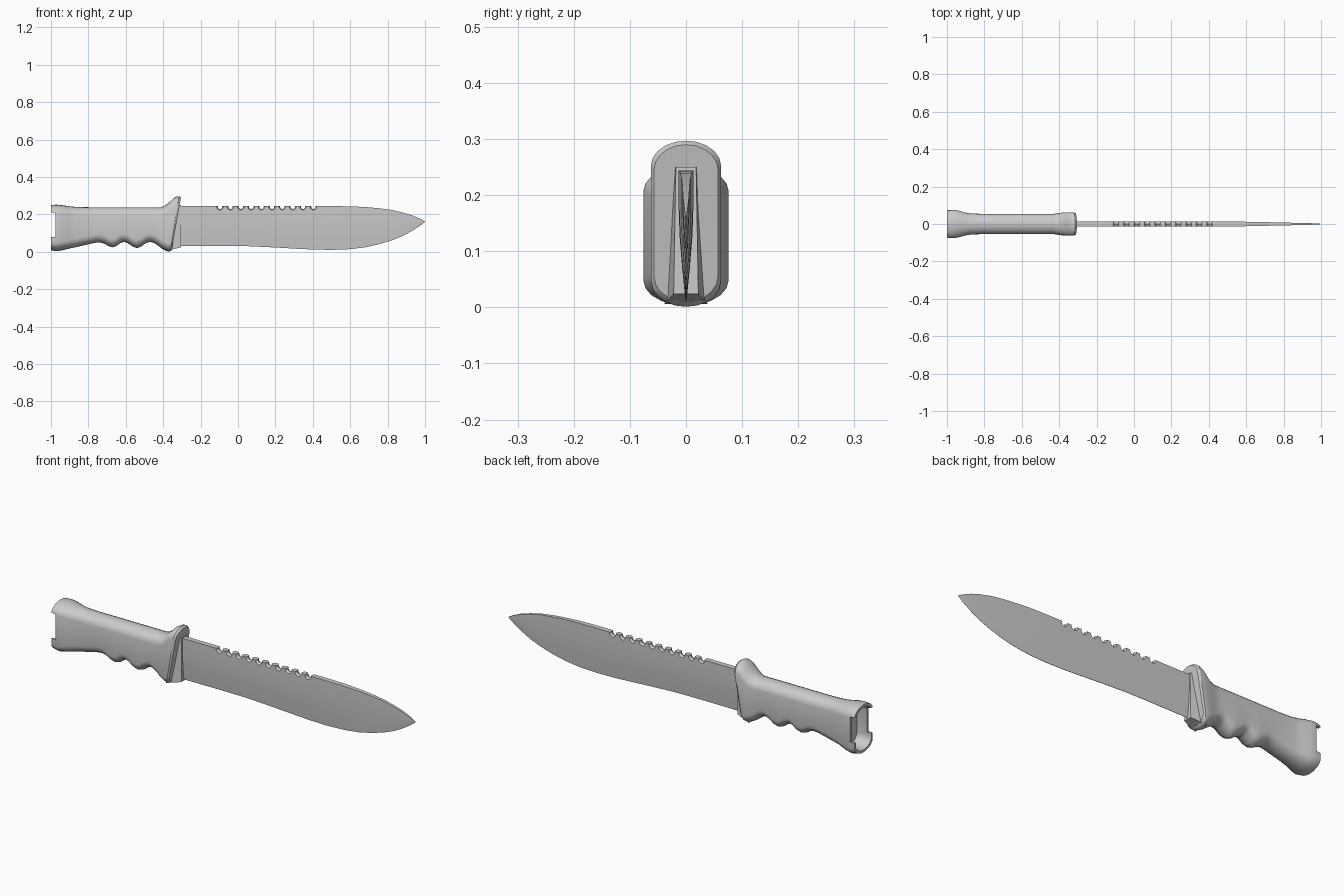
import bpy, bmesh
from math import sin, cos, pi

if "Cube" in bpy.data.objects:
    bpy.data.objects.remove(bpy.data.objects["Cube"])


def make(name, bm):
    bmesh.ops.recalc_face_normals(bm, faces=bm.faces)
    me = bpy.data.meshes.new(name)
    bm.to_mesh(me)
    bm.free()
    ob = bpy.data.objects.new(name, me)
    bpy.context.collection.objects.link(ob)
    return ob


def loft(name, rings):
    # Skin closed rings of equal length and cap both ends
    bm = bmesh.new()
    vs = [[bm.verts.new(p) for p in r] for r in rings]
    n = len(vs[0])
    for a, b in zip(vs, vs[1:]):
        for i in range(n):
            j = (i + 1) % n
            bm.faces.new((a[i], a[j], b[j], b[i]))
    bm.faces.new(vs[0])
    bm.faces.new(vs[-1])
    return make(name, bm)


def activate(ob):
    bpy.ops.object.select_all(action='DESELECT')
    ob.select_set(True)
    bpy.context.view_layer.objects.active = ob


def cut(ob, cutter):
    m = ob.modifiers.new("cut", 'BOOLEAN')
    m.operation, m.solver, m.object = 'DIFFERENCE', 'EXACT', cutter
    activate(ob)
    bpy.ops.object.modifier_apply(modifier=m.name)
    bpy.data.objects.remove(cutter)


def smooth(ob):
    activate(ob)
    bpy.ops.object.shade_smooth_by_angle(angle=pi / 6)


def section(xt, zt, xb, zb, w, cap=0.045, n=10):
    # Flat-sided oval, leaning from xb at the bottom to xt at the top
    ring = []
    for half, base in ((0, zt - cap), (pi, zb + cap)):
        for i in range(n + 1):
            a = half + pi * i / n
            z = base + cap * sin(a)
            ring.append((xb + (xt - xb) * (z - zb) / (zt - zb), w * cos(a), z))
    return ring


# Handle: hollow pommel, finger grooves, flared slanted guard
pommel = [(-.92, .235, .02, .060), (-1, .237, .02, .063), (-1, .250, .008, .073),
          (-.97, .252, .003, .076), (-.94, .249, .008, .072), (-.90, .243, .018, .061),
          (-.87, .240, .024, .056)]
grip = [(-.80, .040), (-.765, .048), (-.74, .050), (-.715, .044), (-.69, .029), (-.67, .024),
        (-.65, .030), (-.63, .046), (-.61, .053), (-.59, .047), (-.56, .026), (-.54, .020),
        (-.52, .026), (-.495, .045), (-.47, .053), (-.45, .048), (-.43, .035)]
guard = [(-.415, .237, -.405, .016, .057), (-.39, .247, -.388, .007, .060),
         (-.365, .267, -.378, .003, .0625), (-.345, .287, -.373, .001, .0625),
         (-.328, .296, -.368, .001, .0625), (-.315, .297, -.362, .003, .0625),
         (-.305, .290, -.354, .010, .057)]
rings = [section(x, t, x, b, w) for x, t, b, w in pommel]
rings += [section(x, .238, x, b, .054) for x, b in grip]
rings += [section(*g) for g in guard]
handle = loft("handle", rings)

# Side notches in the pommel rim
bpy.ops.mesh.primitive_cube_add(size=1, location=(-1.025, 0, .145))
notch = bpy.context.object
notch.scale = (.1, .3, .13)
cut(handle, notch)
smooth(handle)

# Wedge collar where the blade enters the guard
loft("blade_collar", [
    [(-.335, -.021, .252), (-.335, .021, .252), (-.380, .038, .006), (-.380, -.038, .006)],
    [(-.304, -.018, .250), (-.304, .018, .250), (-.304, .022, .024), (-.304, -.022, .024)]])

# Blade: (x, spine z, edge z, half thickness)
profile = [(-.33, .244, .030, .013), (-.1, .244, .031, .013), (.05, .244, .030, .013),
           (.2, .244, .023, .013), (.3, .244, .017, .013), (.4, .244, .012, .013),
           (.5, .244, .010, .013), (.6, .243, .014, .012), (.68, .239, .024, .010),
           (.75, .233, .039, .009), (.82, .224, .060, .007), (.88, .210, .084, .006),
           (.93, .195, .111, .005), (.97, .178, .137, .003), (1.0, .162, .160, .001)]
rings = []
for x, t, b, h in profile:
    side = [(h * k, t + (b - t) * s) for s, k in ((0, 1), (.3, 1), (.5, .88), (.75, .52), (1, .06))]
    rings.append([(x, y, z) for y, z in side] + [(x, -y, z) for y, z in reversed(side)])
blade = loft("blade", rings)

# Saw teeth: hourglass-shaped scallops along the spine
N = 16
for i in range(10):
    cx = -.096 + i * .0555
    cutter = loft("tooth_cutter", [
        [(cx + r * cos(2 * pi * k / N), y, .241 + r * sin(2 * pi * k / N)) for k in range(N)]
        for y, r in ((-.02, .021), (0, .012), (.02, .021))])
    cut(blade, cutter)
smooth(blade)
